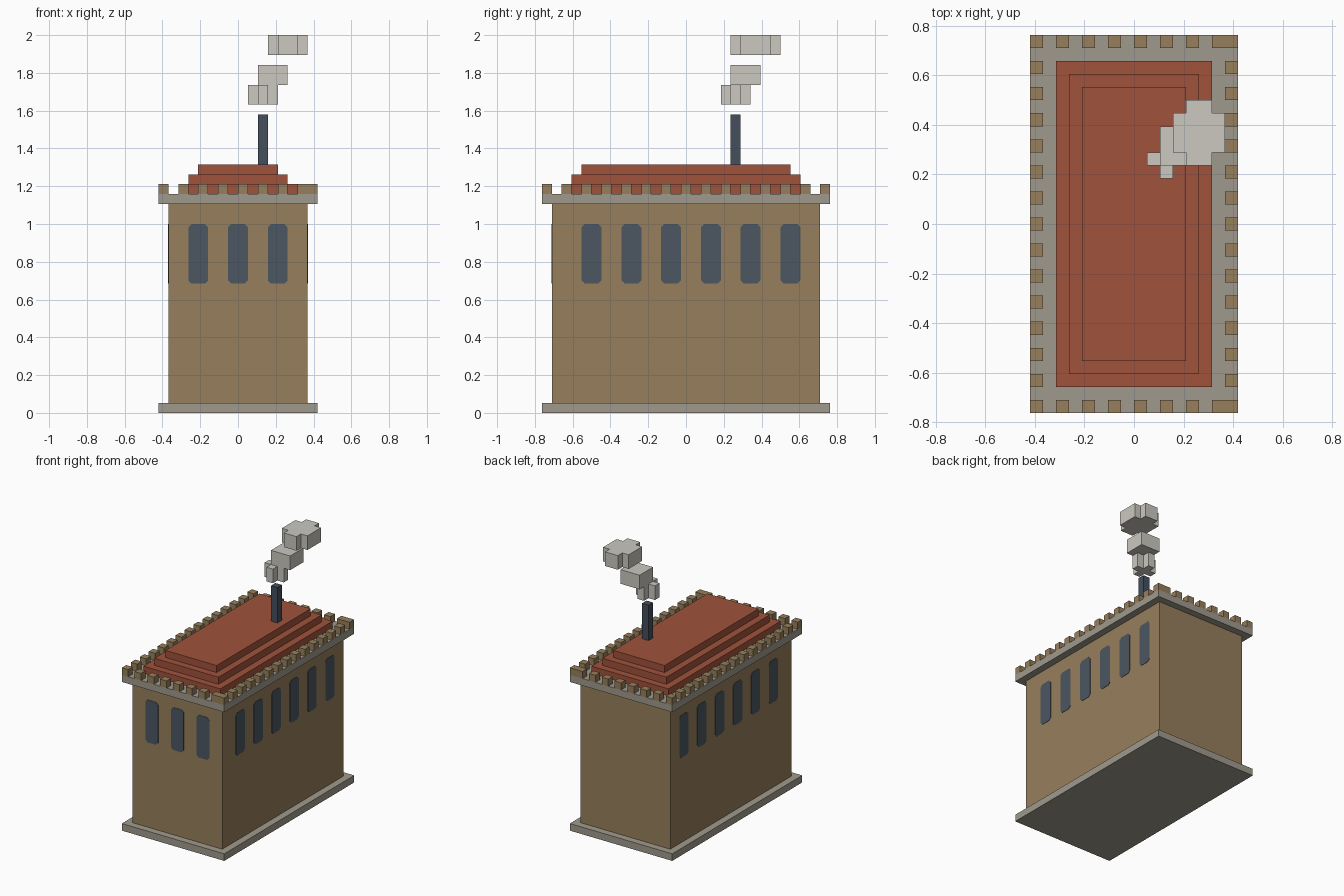
import bpy, bmesh
from mathutils import Vector

if "Cube" in bpy.data.objects:
    bpy.data.objects.remove(bpy.data.objects["Cube"])

U = 2 / 38  # one block of the grid


def material(name, r, g, b):
    m = bpy.data.materials.new(name)
    lin = [((c / 255 + 0.055) / 1.055) ** 2.4 for c in (r, g, b)]
    m.diffuse_color = (*lin, 1)
    m.use_nodes = True
    m.node_tree.nodes["Principled BSDF"].inputs["Base Color"].default_value = m.diffuse_color
    return m


WALL = material("tan wall", 151, 127, 93)
STONE = material("grey stone", 160, 154, 141)
ROOF = material("red roof", 160, 82, 59)
GLASS = material("dark window", 76, 86, 97)
IRON = material("dark chimney", 68, 79, 92)
SMOKE = material("pale smoke", 203, 200, 192)


def finish(name, bm, mat):
    bmesh.ops.recalc_face_normals(bm, faces=bm.faces)
    me = bpy.data.meshes.new(name)
    bm.to_mesh(me)
    bm.free()
    me.materials.append(mat)
    ob = bpy.data.objects.new(name, me)
    bpy.context.collection.objects.link(ob)
    return ob


def extrude(bm, points, vec):
    """Solid made by sweeping a flat outline along vec (block units)."""
    face = bm.faces.new([bm.verts.new(Vector(p) * U) for p in points])
    new = bmesh.ops.extrude_face_region(bm, geom=[face], use_keep_orig=True)
    verts = [g for g in new["geom"] if isinstance(g, bmesh.types.BMVert)]
    bmesh.ops.translate(bm, verts=verts, vec=Vector(vec) * U)


def add_box(bm, x0, x1, y0, y1, z0, z1):
    extrude(bm, [(x0, y0, z0), (x1, y0, z0), (x1, y1, z0), (x0, y1, z0)], (0, 0, z1 - z0))


def box(name, mat, *dims):
    bm = bmesh.new()
    add_box(bm, *dims)
    return finish(name, bm, mat)


def notched(name, mat, x0, x1, y0, y1, z0, z1):
    """Block with its four upright corner blocks removed."""
    a, b, c, d = x0 + 1, x1 - 1, y0 + 1, y1 - 1
    pts = [(a, y0), (b, y0), (b, c), (x1, c), (x1, d), (b, d),
           (b, y1), (a, y1), (a, d), (x0, d), (x0, c), (a, c)]
    bm = bmesh.new()
    extrude(bm, [(x, y, z0) for x, y in pts], (0, 0, z1 - z0))
    return finish(name, bm, mat)


# Base, walls and cornice
box("base_slab", STONE, -8, 8, -14.5, 14.5, 0, 1)
box("walls", WALL, -7, 7, -13.5, 13.5, 1, 21)
box("cornice", STONE, -8, 8, -14.5, 14.5, 21, 22)

# Stepped roof
for i in range(3):
    x, y = 6 - i, 12.5 - i
    box(f"roof_step_{i + 1}", ROOF, -x, x, -y, y, 22 + i, 23 + i)

# Battlements around the cornice edge
cells = {(x, y) for x in (-8, -6, -4, -2, 0, 2, 4, 6, 7) for y in (-14.5, 13.5)}
cells |= {(x, -14.5 + 2 * j) for x in (-8, 7) for j in range(15)}
bm = bmesh.new()
for x, y in sorted(cells):
    add_box(bm, x, x + 1, y, y + 1, 22, 23)
finish("battlements", bm, WALL)

# Windows: thin plates with clipped corners on front, left and right
K = 0.33
T = 0.05
profile = [(-1 + K, 13), (1 - K, 13), (1, 13 + K), (1, 19 - K),
           (1 - K, 19), (-1 + K, 19), (-1, 19 - K), (-1, 13 + K)]
bm = bmesh.new()
for c in (-4, 0, 4):
    extrude(bm, [(c + s, -13.5, z) for s, z in profile], (0, -T, 0))
finish("front_windows", bm, GLASS)
for name, side in (("right_windows", 1), ("left_windows", -1)):
    bm = bmesh.new()
    for j in range(6):
        c = -9.5 + 4 * j
        extrude(bm, [(7 * side, c + s, z) for s, z in profile], (T * side, 0, 0))
    finish(name, bm, GLASS)

# Chimney and drifting smoke
box("chimney", IRON, 2, 3, 4.5, 5.5, 25, 30)
notched("smoke_puff_low", SMOKE, 1, 4, 3.5, 6.5, 31, 33)
box("smoke_puff_middle", SMOKE, 2, 5, 4.5, 7.5, 33, 35)
notched("smoke_puff_high", SMOKE, 3, 7, 4.5, 9.5, 36, 38)
